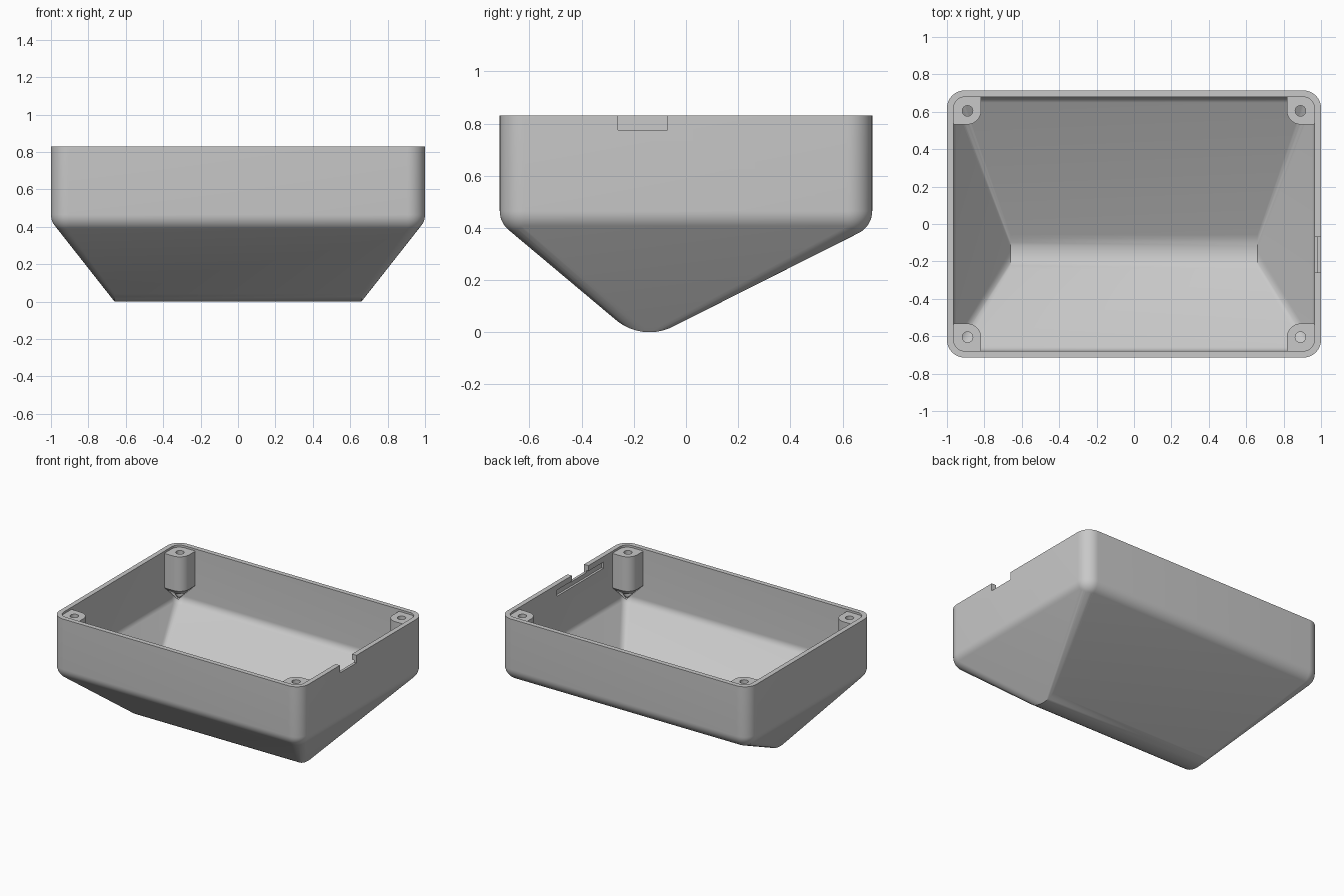
import bpy, bmesh
from math import sin, cos, pi, radians

if "Cube" in bpy.data.objects:
    bpy.data.objects.remove(bpy.data.objects["Cube"], do_unlink=True)

grey = bpy.data.materials.new("matte_grey")
grey.use_nodes = True
COLOUR = (0.58, 0.58, 0.58, 1)
grey.diffuse_color = COLOUR
grey.node_tree.nodes["Principled BSDF"].inputs["Base Color"].default_value = COLOUR

RIM, STEPS = 0.83, 48


def hull(name, points):
    """Solid convex skin around a set of points."""
    bm = bmesh.new()
    for p in points:
        bm.verts.new(p)
    bmesh.ops.remove_doubles(bm, verts=bm.verts[:], dist=0.0001)
    bmesh.ops.convex_hull(bm, input=bm.verts[:])
    loose = [v for v in bm.verts if not v.link_faces]
    bmesh.ops.delete(bm, geom=loose, context='VERTS')
    bmesh.ops.dissolve_limit(bm, angle_limit=radians(0.4), verts=bm.verts[:], edges=bm.edges[:])
    bmesh.ops.recalc_face_normals(bm, faces=bm.faces[:])
    mesh = bpy.data.meshes.new(name)
    bm.to_mesh(mesh)
    bm.free()
    mesh.materials.append(grey)
    obj = bpy.data.objects.new(name, mesh)
    bpy.context.collection.objects.link(obj)
    return obj


def box(name, xs, ys, zs):
    return hull(name, [(x, y, z) for x in xs for y in ys for z in zs])


def cut(target, cutter):
    """Subtract the cutter, then discard it."""
    mod = target.modifiers.new("cut", 'BOOLEAN')
    mod.operation, mod.solver, mod.object = 'DIFFERENCE', 'EXACT', cutter
    bpy.context.view_layer.objects.active = target
    bpy.ops.object.modifier_apply(modifier=mod.name)
    bpy.data.objects.remove(cutter, do_unlink=True)


def ring(x, y, z, r):
    angles = [2 * pi * i / STEPS for i in range(STEPS)]
    return [(x + r * cos(a), y + r * sin(a), z) for a in angles]


def tub_points(corner_r, ridge_r, top):
    """Rounded corners above a rounded keel."""
    pts = []
    for sx in (-1, 1):
        for sy in (-1, 1):
            x, y = sx * 0.905, sy * 0.619
            pts += ring(x, y, top, corner_r)
            for i in range(12):
                a = pi / 2 * i / 12
                pts += ring(x, y, 0.465 - corner_r * sin(a), corner_r * cos(a))
        for i in range(STEPS):
            a = 2 * pi * i / STEPS
            pts.append((sx * 0.66, -0.14 + ridge_r * sin(a), 0.2 - ridge_r * cos(a)))
    return pts


# Hollow tub
shell = hull("tub_shell", tub_points(0.095, 0.2, RIM))
cut(shell, hull("tub_cavity", tub_points(0.06, 0.165, RIM + 0.1)))

# Notch in the rim and the shallow slot on the wall inside it
cut(shell, box("rim_notch", (0.9, 1.1), (-0.26, -0.07), (0.775, 0.9)))
cut(shell, box("wall_slot", (0.9, 0.981), (-0.43, 0.10), (0.745, 0.79)))


def boss(name, sx, sy):
    """Corner screw post with a tapered foot and a through hole."""
    x0, x1, y0, y1 = 0.817, 0.975, 0.532, 0.689
    corners = [(x1 - 0.06, y1 - 0.06, 0.06), (x0 + 0.02, y1 - 0.02, 0.02),
               (x0 + 0.075, y0 + 0.075, 0.075), (x1 - 0.02, y0 + 0.02, 0.02)]
    pts = [(sx * 0.94, sy * 0.655, 0.44)]
    for q, (cx, cy, r) in enumerate(corners):
        for i in range(13):
            a = pi / 2 * (q + i / 12)
            x, y = cx + r * cos(a), cy + r * sin(a)
            pts += [(sx * x, sy * y, z) for z in (0.565, 0.815)]
    post = hull(name, pts)
    hole = ring(sx * 0.89, sy * 0.605, 0.3, 0.028) + ring(sx * 0.89, sy * 0.605, 0.9, 0.028)
    cut(post, hull("screw_hole", hole))
    return post


parts = [shell]
for sx, side in ((1, "left"), (-1, "right")):
    for sy, end in ((-1, "front"), (1, "back")):
        parts.append(boss(f"screw_post_{end}_{side}", sx, sy))

# Smooth curved faces, keep hard edges crisp
bpy.ops.object.select_all(action='DESELECT')
for part in parts:
    part.select_set(True)
bpy.context.view_layer.objects.active = shell
bpy.ops.object.shade_smooth_by_angle(angle=radians(25))
